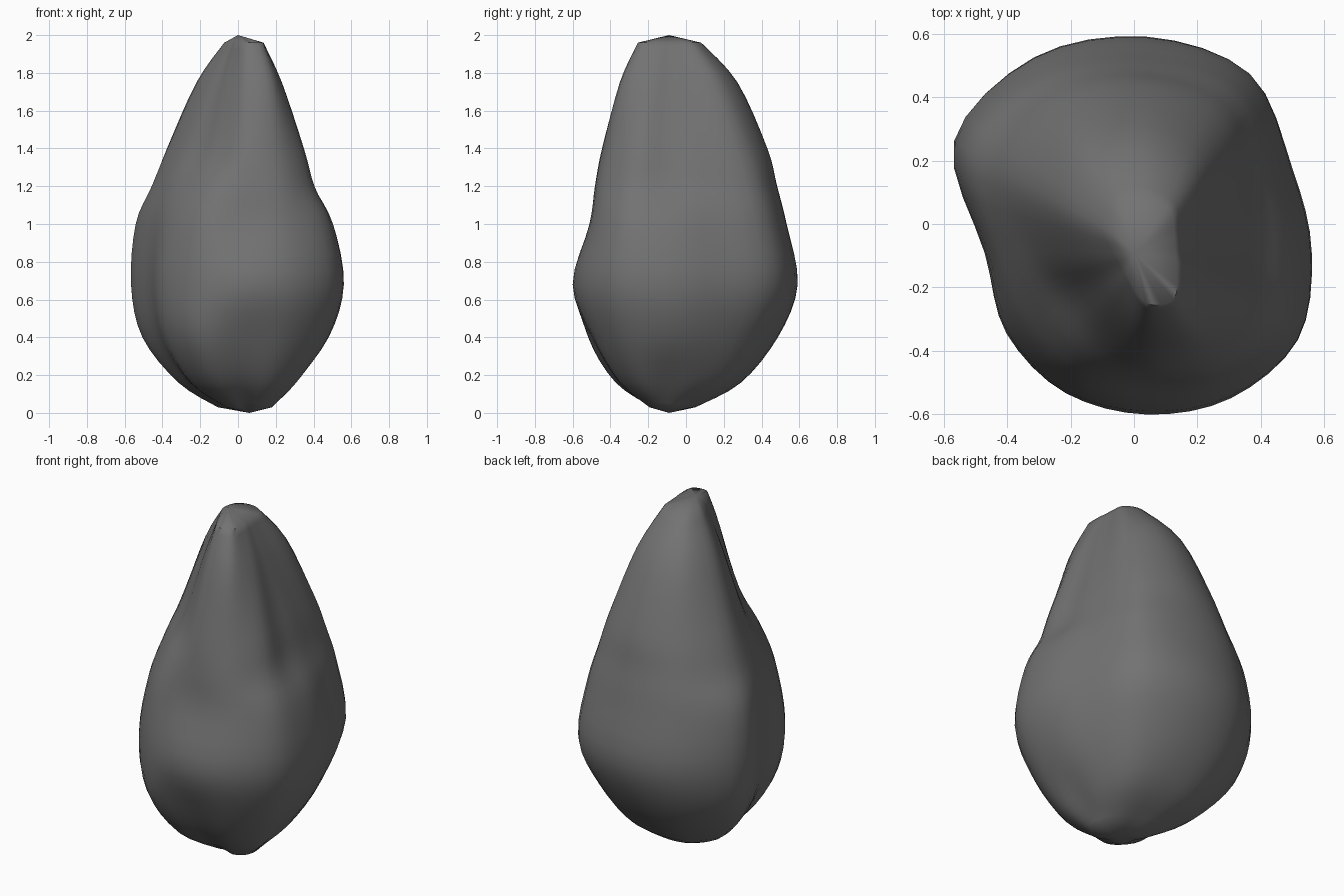
import bpy
import bmesh
import math
from mathutils import Vector

cube = bpy.data.objects.get("Cube")
if cube:
    bpy.data.objects.remove(cube, do_unlink=True)

STEPS = 4                      # smooth subdivisions between sections
AXIS = Vector((0.04, -0.09, 0))

# Height of each section, then its radii in hundredths, anticlockwise from +x
SECTIONS = {
    0.03: (14, 13, 13, 13, 16, 17, 11, 11, 10, 8, 12, 14),
    0.16: (26, 29, 35, 37, 42, 41, 30, 32, 32, 26, 29, 30),
    0.4: (44, 45, 53, 57, 62, 63, 46, 47, 48, 41, 44, 46),
    0.68: (52, 53, 65, 68, 71, 70, 51, 51, 51, 51, 53, 55),
    1: (46, 47, 60, 62, 66, 67, 49, 46, 46, 42, 46, 50),
    1.2: (35, 39, 54, 57, 60, 57, 43, 38, 39, 39, 42, 41),
    1.4: (29, 33, 47, 52, 53, 48, 34, 27, 29, 35, 37, 35),
    1.75: (18, 20, 31, 36, 37, 30, 20, 16, 18, 25, 28, 22),
    1.96: (9, 10, 15, 17, 17, 13, 9, 8, 10, 16, 17, 11),
}


def spline(a, b, c, d, t):
    """Point between b and c on a smooth curve through a, b, c, d."""
    return (b * 2 + (c - a) * t + (a * 2 - b * 5 + c * 4 - d) * t ** 2
            + (b * 3 - a - c * 3 + d) * t ** 3) / 2


def refine(points, closed):
    """Add smoothly interpolated points to a row of points."""
    count = len(points)
    result = []
    for i in range(count if closed else count - 1):
        if closed:
            near = [points[(i + k) % count] for k in (-1, 0, 1, 2)]
        else:
            near = [points[min(max(i + k, 0), count - 1)] for k in (-1, 0, 1, 2)]
        result += [spline(*near, step / STEPS) for step in range(STEPS)]
    return result if closed else result + [points[-1]]


def section(height, radii):
    """Closed outline of the stone at one height."""
    outline = []
    for i, radius in enumerate(radii):
        angle = math.tau * i / len(radii)
        offset = Vector((math.cos(angle), math.sin(angle), 0)) * radius / 100
        outline.append(AXIS + offset + Vector((0, 0, height)))
    return refine(outline, True)


# Loft the outlines, refining each vertical column in between
rings = [section(height, radii) for height, radii in SECTIONS.items()]
columns = [refine(list(column), False) for column in zip(*rings)]

bm = bmesh.new()
grid = [[bm.verts.new(point) for point in column] for column in columns]
bottom = bm.verts.new((0.06, -0.09, 0))
top = bm.verts.new((0, -0.09, 2))
for left, right in zip(grid, grid[1:] + grid[:1]):
    for low in range(len(left) - 1):
        bm.faces.new((left[low], right[low], right[low + 1], left[low + 1]))
    bm.faces.new((bottom, right[0], left[0]))
    bm.faces.new((top, left[-1], right[-1]))
bmesh.ops.recalc_face_normals(bm, faces=bm.faces)

mesh = bpy.data.meshes.new("boulder")
bm.to_mesh(mesh)
bm.free()
boulder = bpy.data.objects.new("boulder", mesh)
bpy.context.collection.objects.link(boulder)

# Plain grey stone
stone = bpy.data.materials.new("grey stone")
stone.use_nodes = True
colour = (0.17, 0.17, 0.17, 1)
stone.diffuse_color = colour
stone.node_tree.nodes["Principled BSDF"].inputs["Base Color"].default_value = colour
mesh.materials.append(stone)

bpy.context.view_layer.objects.active = boulder
boulder.select_set(True)
bpy.ops.object.shade_smooth_by_angle(angle=math.radians(50))
